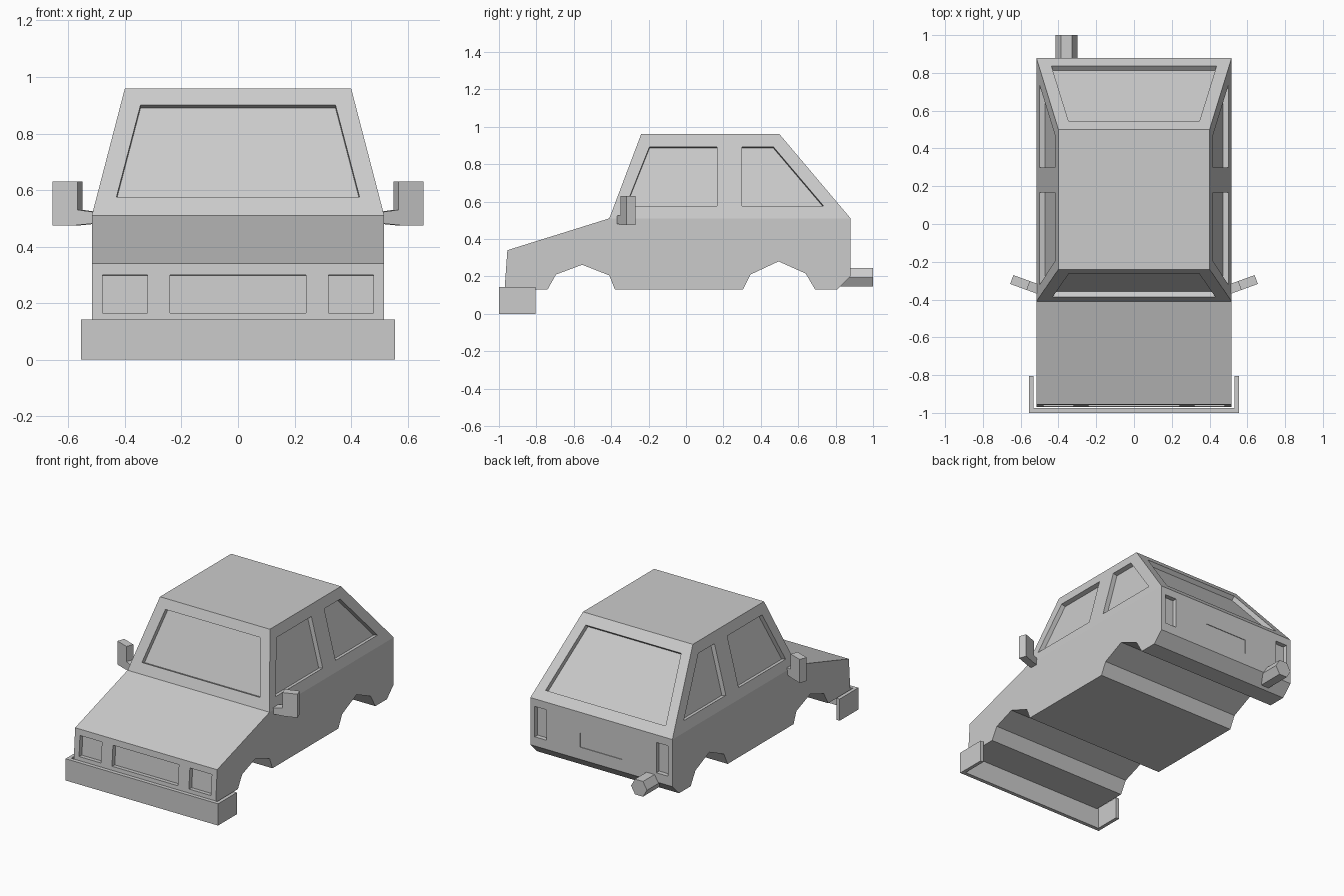
import bpy, bmesh
from math import cos, sin, pi, radians
from mathutils import Vector, Matrix

if "Cube" in bpy.data.objects:
    bpy.data.objects.remove(bpy.data.objects["Cube"])


def prism(bm, ring, offset):
    """Closed prism: a ring of points swept along an offset."""
    a = [bm.verts.new(Vector(p)) for p in ring]
    b = [bm.verts.new(Vector(p) + Vector(offset)) for p in ring]
    bm.faces.new(a)
    bm.faces.new(b)
    for i in range(len(a)):
        j = (i + 1) % len(a)
        bm.faces.new((a[i], a[j], b[j], b[i]))
    return a, b


def finish(bm, name):
    bmesh.ops.recalc_face_normals(bm, faces=bm.faces[:])
    me = bpy.data.meshes.new(name)
    bm.to_mesh(me)
    bm.free()
    ob = bpy.data.objects.new(name, me)
    bpy.context.collection.objects.link(ob)
    return ob


# Key dimensions of the shell
W, ROOF_W, BELT, ROOF = 0.517, 0.40, 0.51, 0.96


def t(z):
    return (z - BELT) / (ROOF - BELT)


def front_y(z):
    return -0.41 + 0.17 * t(z)


def rear_y(z):
    return 0.88 - 0.38 * t(z)


def side_x(z):
    return W + (ROOF_W - W) * t(z)


def nose_y(z):
    return -0.97 + 0.015 * (z - 0.13) / 0.21


# Lower body: side profile (y, z) with both wheel arches; first two points are the beltline
profile = [(-0.41, BELT), (0.88, BELT), (0.88, 0.20), (0.81, 0.13), (0.69, 0.13),
           (0.64, 0.215), (0.495, 0.28), (0.345, 0.21), (0.305, 0.13), (-0.38, 0.13),
           (-0.41, 0.205), (-0.555, 0.262), (-0.695, 0.21), (-0.74, 0.13),
           (-0.97, 0.13), (-0.955, 0.34)]
bm = bmesh.new()
left, right = prism(bm, [(-W, y, z) for y, z in profile], (2 * W, 0, 0))

# Cabin: replace the deck face with tapered walls and a roof
base = [left[0], right[0], right[1], left[1]]
bmesh.ops.delete(bm, geom=[bm.faces.get(base)], context='FACES_ONLY')
top = [bm.verts.new((x, y, ROOF)) for x, y in
       ((-ROOF_W, -0.24), (ROOF_W, -0.24), (ROOF_W, 0.50), (-ROOF_W, 0.50))]
bm.faces.new(top)
for i in range(4):
    j = (i + 1) % 4
    bm.faces.new((base[i], base[j], top[j], top[i]))
body = finish(bm, "car_body")

# Recesses for windows, lights, grille and plate
cut = bmesh.new()


def recess(pts, normal, depth=0.03):
    n = Vector(normal).normalized()
    prism(cut, [Vector(p) + n * 0.02 for p in pts], -n * (depth + 0.02))


def screen(half_low, half_high, z0, z1, y_of, normal):
    recess([(-half_low, y_of(z0), z0), (half_low, y_of(z0), z0),
            (half_high, y_of(z1), z1), (-half_high, y_of(z1), z1)], normal)


def rect(x0, x1, z0, z1, y_of, normal, depth=0.03):
    recess([(x0, y_of(z0), z0), (x1, y_of(z0), z0),
            (x1, y_of(z1), z1), (x0, y_of(z1), z1)], normal, depth)


screen(0.43, 0.345, 0.575, 0.90, front_y, (0, -0.45, 0.17))
screen(0.437, 0.347, 0.562, 0.905, rear_y, (0, 0.45, 0.38))
nose_n, tail_n = (0, -0.21, 0.015), (0, 1, 0)
rect(-0.24, 0.24, 0.165, 0.30, nose_y, nose_n)
rect(-0.155, 0.155, 0.28, 0.375, lambda z: 0.88, tail_n, 0.004)

side_windows = [
    [(-0.322, 0.575), (0.167, 0.575), (0.167, 0.893), (-0.195, 0.893)],
    [(0.30, 0.575), (0.737, 0.575), (0.467, 0.893), (0.30, 0.893)]]
for s in (-1, 1):
    for win in side_windows:
        recess([(s * side_x(z), y, z) for y, z in win], (s * 0.45, 0, W - ROOF_W))
    rect(s * 0.32, s * 0.48, 0.165, 0.30, nose_y, nose_n)
    rect(s * 0.40, s * 0.485, 0.26, 0.46, lambda z: 0.88, tail_n)

cutter = finish(cut, "recess_cutter")
cutter.hide_render = True
mod = body.modifiers.new("recesses", 'BOOLEAN')
mod.operation, mod.solver, mod.object = 'DIFFERENCE', 'EXACT', cutter
bpy.context.view_layer.objects.active = body
bpy.ops.object.modifier_apply(modifier=mod.name)
bpy.data.objects.remove(cutter)

# Front bumper: thin U-shaped strip
bm = bmesh.new()
o, i = 0.555, 0.532
prism(bm, [(-o, -0.805, 0), (-o, -1, 0), (o, -1, 0), (o, -0.805, 0),
           (i, -0.805, 0), (i, -0.975, 0), (-i, -0.975, 0), (-i, -0.805, 0)], (0, 0, 0.143))
finish(bm, "front_bumper")

# Exhaust pipe: hexagonal
bm = bmesh.new()
prism(bm, [(-0.358 + 0.058 * cos(k * pi / 3), 0.82, 0.195 + 0.058 * sin(k * pi / 3))
           for k in range(6)], (0, 0.18, 0))
finish(bm, "exhaust_pipe")

# Door mirrors: L-shaped, angled backwards
mirror_shape = [(-0.11, 0.482), (-0.035, 0.475), (0.047, 0.475), (0.047, 0.63),
                (-0.047, 0.63), (-0.047, 0.53), (-0.11, 0.522)]
for s, name in ((-1, "left_mirror"), (1, "right_mirror")):
    bm = bmesh.new()
    prism(bm, [(s * u, -0.025, z) for u, z in mirror_shape], (0, 0.05, 0))
    bm.transform(Matrix.Translation((s * 0.603, -0.31, 0)) @ Matrix.Rotation(s * radians(20), 4, 'Z'))
    finish(bm, name)
